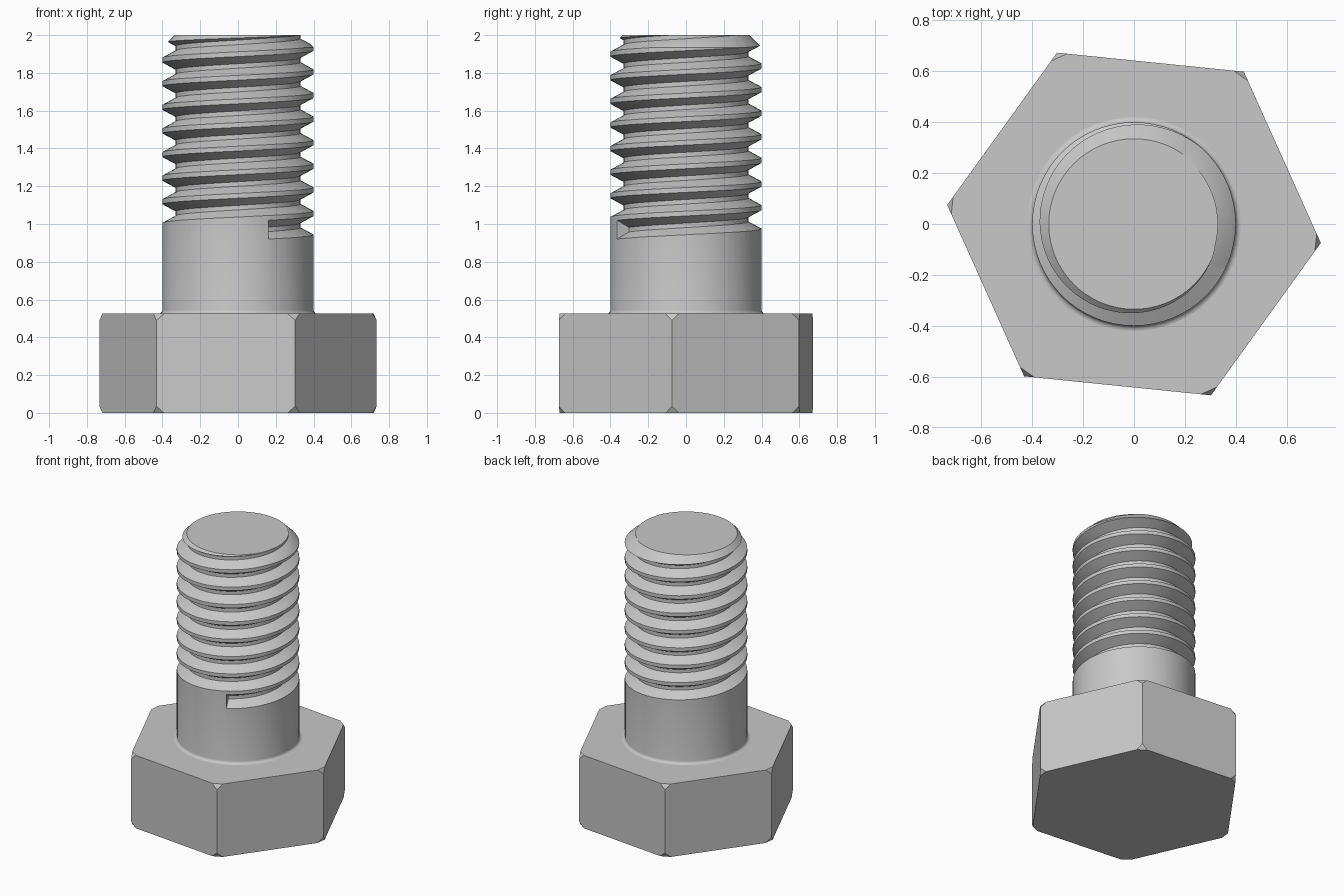
import bpy
import bmesh
from math import cos, sin, pi, radians, tau

SEGMENTS = 64
HEAD_TOP = 0.525
LENGTH = 2.0
RADIUS = 0.40
ROOT = 0.33
PITCH = 0.125

cube = bpy.data.objects.get("Cube")
if cube:
    bpy.data.objects.remove(cube, do_unlink=True)

steel = bpy.data.materials.new("grey_steel")
steel.use_nodes = True
colour = (0.58, 0.58, 0.58, 1)
steel.diffuse_color = colour
steel.node_tree.nodes["Principled BSDF"].inputs["Base Color"].default_value = colour


def make_object(name, bm):
    bmesh.ops.recalc_face_normals(bm, faces=bm.faces[:])
    mesh = bpy.data.meshes.new(name)
    bm.to_mesh(mesh)
    bm.free()
    mesh.materials.append(steel)
    obj = bpy.data.objects.new(name, mesh)
    bpy.context.collection.objects.link(obj)
    return obj


def skin(bm, rings, closed):
    """Join rings of vertices with quads and cap the two open ends."""
    count = len(rings[0])
    for a, b in zip(rings, rings[1:]):
        for i in range(count):
            j = (i + 1) % count
            bm.faces.new((a[i], a[j], b[j], b[i]))
    if closed:
        bm.faces.new(rings[0])
        bm.faces.new(rings[-1])


# Hexagonal head: each corner clipped to a small triangle at top and bottom
def build_head(radius=0.738, turn=radians(-5.8), cut=0.04, drop=0.035):
    bm = bmesh.new()
    corners = [(radius * cos(turn + i * pi / 3), radius * sin(turn + i * pi / 3))
               for i in range(6)]
    for i, (x, y) in enumerate(corners):
        for z in (drop, HEAD_TOP - drop):
            bm.verts.new((x, y, z))
        for nx, ny in (corners[i - 1], corners[(i + 1) % 6]):
            t = cut / radius
            for z in (0, HEAD_TOP):
                bm.verts.new((x + (nx - x) * t, y + (ny - y) * t, z))
    bmesh.ops.convex_hull(bm, input=bm.verts[:])
    bmesh.ops.dissolve_limit(bm, angle_limit=radians(1),
                             verts=bm.verts[:], edges=bm.edges[:])
    return make_object("hex_head", bm)


# Shank: turned profile with a fillet at the head and a chamfered tip
def build_shank(fillet=0.02, chamfer=0.065):
    profile = [(RADIUS + fillet * (1 - sin(a)), HEAD_TOP + fillet * (1 - cos(a)))
               for a in (i * pi / 8 for i in range(5))]
    profile += [(RADIUS, LENGTH - chamfer), (RADIUS - chamfer, LENGTH)]
    bm = bmesh.new()
    rings = [[bm.verts.new((r * cos(i * tau / SEGMENTS), r * sin(i * tau / SEGMENTS), z))
              for i in range(SEGMENTS)] for r, z in profile]
    skin(bm, rings, True)
    return make_object("threaded_shank", bm)


# Groove cutter: trapezoid swept up a right-handed helix with blunt ends
def build_groove(start=radians(-66), end=radians(55), turns=8, base=0.97):
    section = ((ROOT, -0.012), (0.42, -0.0605), (0.42, 0.0605), (ROOT, 0.012))
    sweep = end - start + turns * tau
    steps = round(sweep / tau * SEGMENTS)
    bm = bmesh.new()
    rings = []
    for s in range(steps + 1):
        a = sweep * s / steps
        z = base + PITCH * a / tau
        rings.append([bm.verts.new((r * cos(start + a), r * sin(start + a), z + dz))
                      for r, dz in section])
    skin(bm, rings, True)
    obj = make_object("groove_cutter", bm)
    obj.hide_render = True
    return obj


head = build_head()
shank = build_shank()
groove = build_groove()

# Cut the thread, then drop the helper
cut = shank.modifiers.new("thread", "BOOLEAN")
cut.operation = "DIFFERENCE"
cut.solver = "EXACT"
cut.object = groove
bpy.ops.object.select_all(action="DESELECT")
bpy.context.view_layer.objects.active = shank
shank.select_set(True)
bpy.ops.object.modifier_apply(modifier=cut.name)
bpy.data.objects.remove(groove, do_unlink=True)

# Smooth the round surfaces, keeping the thread edges crisp
bpy.ops.object.shade_smooth_by_angle(angle=radians(25))
